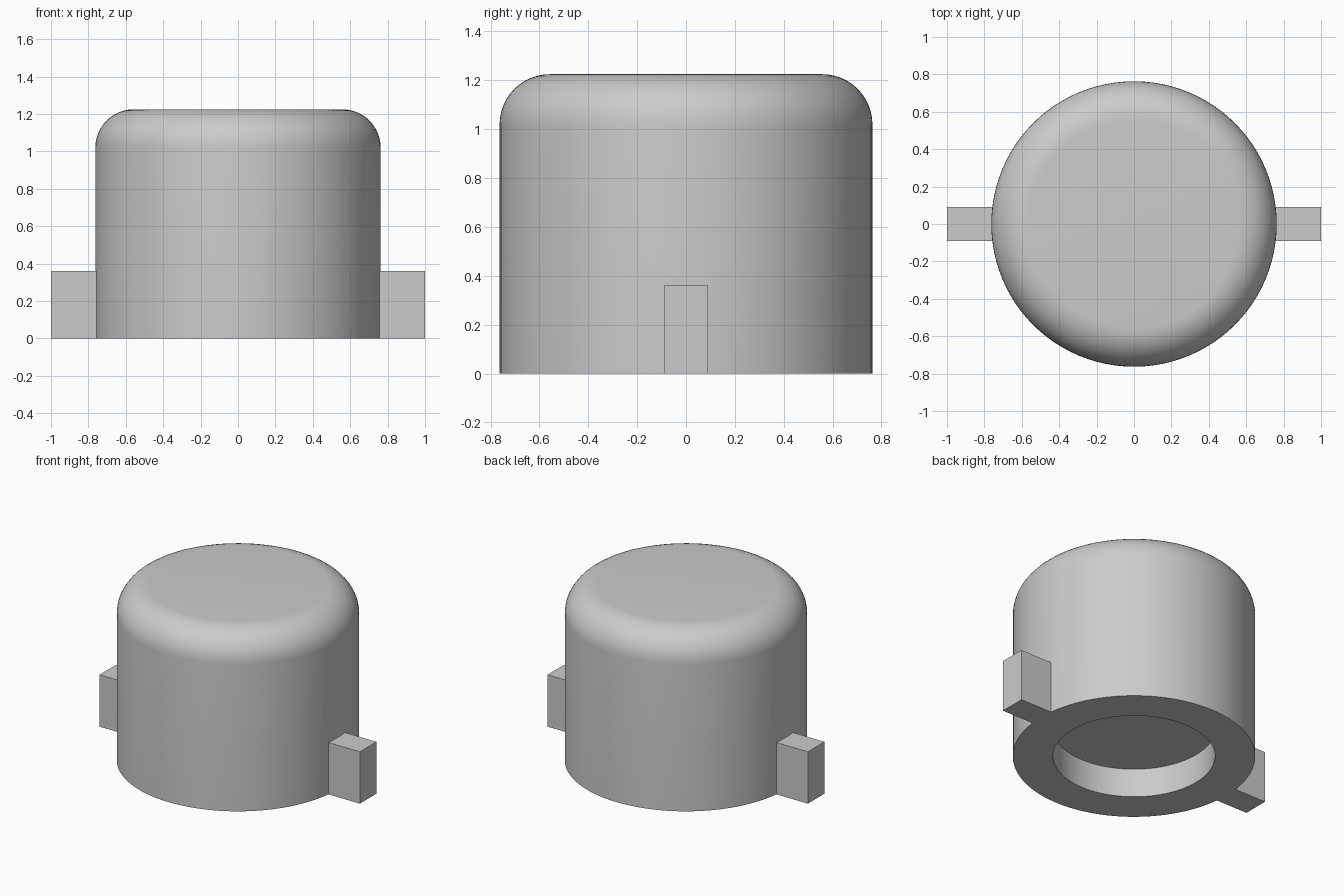
import bpy, bmesh, math

if "Cube" in bpy.data.objects:
    bpy.data.objects.remove(bpy.data.objects["Cube"], do_unlink=True)

RADIUS, HEIGHT, FILLET = 0.763, 1.225, 0.205
BORE, BORE_DEPTH = 0.51, 0.2
TAB_HALF_WIDTH, TAB_HEIGHT = 0.091, 0.36

grey = bpy.data.materials.new("plain grey")
grey.use_nodes = True
colour = (0.6, 0.6, 0.6, 1)
grey.diffuse_color = colour
grey.node_tree.nodes["Principled BSDF"].inputs["Base Color"].default_value = colour


def add_object(name, bm):
    mesh = bpy.data.meshes.new(name)
    bmesh.ops.recalc_face_normals(bm, faces=bm.faces)
    bm.to_mesh(mesh)
    bm.free()
    mesh.materials.append(grey)
    obj = bpy.data.objects.new(name, mesh)
    bpy.context.collection.objects.link(obj)
    return obj


def lathe(name, profile, segments=96):
    """Spin a profile of (radius, z) points; both ends are closed by flat discs."""
    bm = bmesh.new()
    rings = []
    for r, z in profile:
        angles = [math.tau * i / segments for i in range(segments)]
        rings.append([bm.verts.new((r * math.cos(a), r * math.sin(a), z)) for a in angles])
    for low, high in zip(rings, rings[1:]):
        for i in range(segments):
            j = (i + 1) % segments
            bm.faces.new((low[i], low[j], high[j], high[i]))
    bm.faces.new(rings[0])
    bm.faces.new(rings[-1])
    return add_object(name, bm)


# Cap body: recess ceiling, recess wall, bottom ring, outer wall, rounded shoulder
profile = [(BORE, BORE_DEPTH), (BORE, 0), (RADIUS, 0)]
STEPS = 12
for k in range(STEPS + 1):
    a = math.pi / 2 * k / STEPS
    profile.append((RADIUS - FILLET + FILLET * math.cos(a),
                    HEIGHT - FILLET + FILLET * math.sin(a)))
cap = lathe("cap_body", profile)

# Side tabs, merged into the wall so the underside is one flat face
for side in (-1, 1):
    inner, outer = 0.65, 1.0
    bm = bmesh.new()
    bmesh.ops.create_cube(bm, size=1)
    for v in bm.verts:
        v.co.x = side * (outer if v.co.x > 0 else inner)
        v.co.y *= 2 * TAB_HALF_WIDTH
        v.co.z = (v.co.z + 0.5) * TAB_HEIGHT
    tab = add_object("side_tab", bm)
    union = cap.modifiers.new("merge_tab", "BOOLEAN")
    union.operation = "UNION"
    union.solver = "EXACT"
    union.object = tab
    bpy.context.view_layer.objects.active = cap
    bpy.ops.object.modifier_apply(modifier=union.name)
    bpy.data.objects.remove(tab, do_unlink=True)

# Smooth curved surfaces, crisp edges
bpy.ops.object.select_all(action="DESELECT")
cap.select_set(True)
bpy.context.view_layer.objects.active = cap
bpy.ops.object.shade_smooth_by_angle(angle=math.radians(30))
